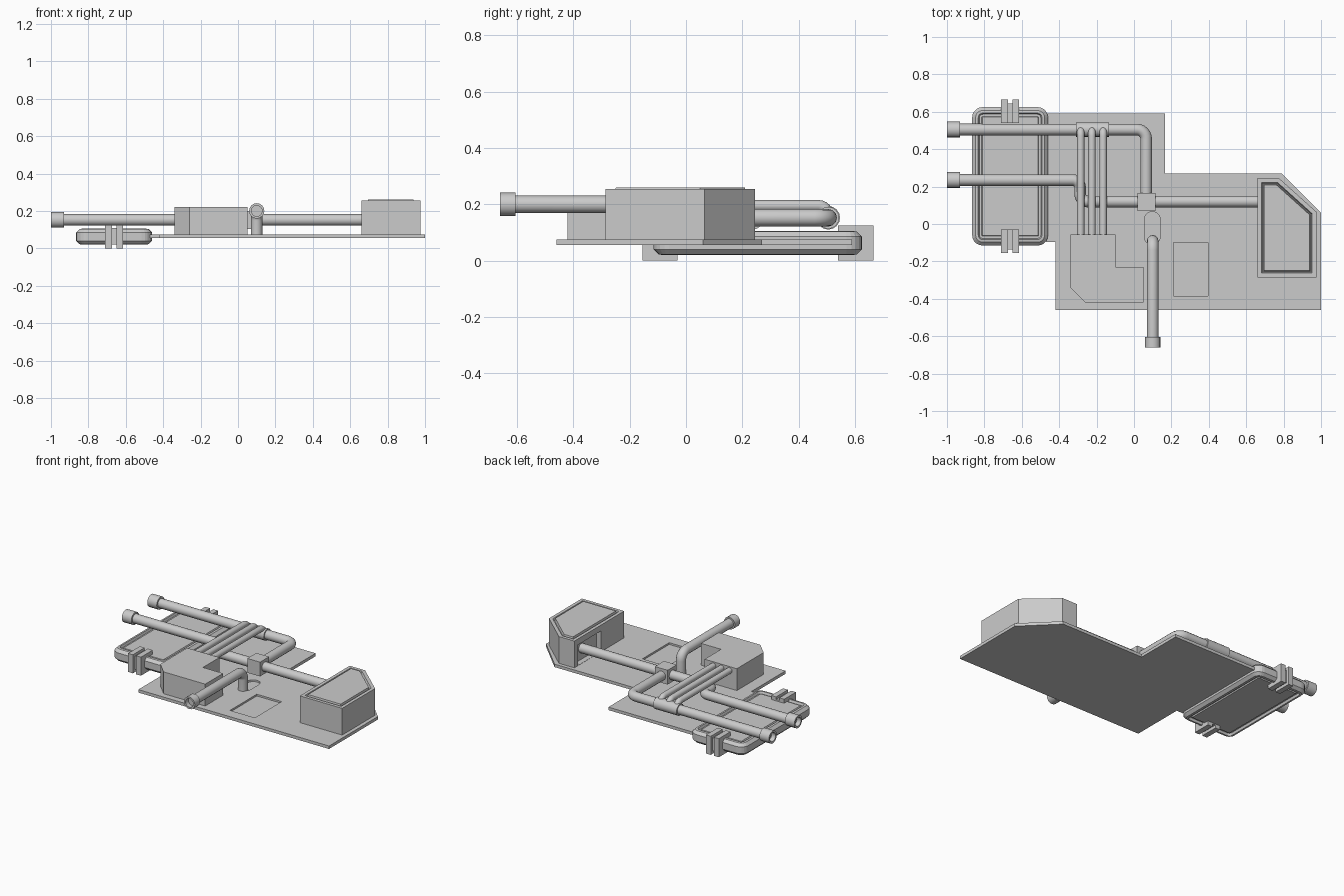
import bpy, bmesh, math
from mathutils import Vector, Matrix

if "Cube" in bpy.data.objects:
    bpy.data.objects.remove(bpy.data.objects["Cube"])


def finish(bm, name, smooth=False):
    bmesh.ops.recalc_face_normals(bm, faces=bm.faces)
    me = bpy.data.meshes.new(name)
    bm.to_mesh(me)
    bm.free()
    ob = bpy.data.objects.new(name, me)
    bpy.context.collection.objects.link(ob)
    if smooth:
        shade(ob)
    return ob


def shade(ob):
    bpy.ops.object.select_all(action='DESELECT')
    ob.select_set(True)
    bpy.context.view_layer.objects.active = ob
    bpy.ops.object.shade_smooth_by_angle(angle=math.radians(40))


def prism(name, pts, z0, z1, top=(), bottom=()):
    """Extruded outline; top/bottom are lists of (inset, depth) steps."""
    bm = bmesh.new()
    lo = [bm.verts.new((x, y, z0)) for x, y in pts]
    hi = [bm.verts.new((x, y, z1)) for x, y in pts]
    n = len(pts)
    fb = bm.faces.new(lo[::-1])
    ft = bm.faces.new(hi)
    for i in range(n):
        j = (i + 1) % n
        bm.faces.new((lo[i], lo[j], hi[j], hi[i]))
    bm.normal_update()
    for face, steps in ((ft, top), (fb, bottom)):
        for t, d in steps:
            bmesh.ops.inset_region(bm, faces=[face], thickness=t, depth=d, use_even_offset=True)
            bm.normal_update()
    return finish(bm, name)


def rounded(x0, x1, y0, y1, r, seg=5):
    pts = []
    for k, (cx, cy) in enumerate(((x1 - r, y1 - r), (x0 + r, y1 - r), (x0 + r, y0 + r), (x1 - r, y0 + r))):
        for i in range(seg + 1):
            a = math.pi / 2 * (k + i / seg)
            pts.append((cx + r * math.cos(a), cy + r * math.sin(a)))
    return pts


def rect(x0, x1, y0, y1):
    return [(x0, y0), (x1, y0), (x1, y1), (x0, y1)]


def cut(ob, cutter):
    m = ob.modifiers.new("cut", 'BOOLEAN')
    m.operation = 'DIFFERENCE'
    m.solver = 'EXACT'
    m.object = cutter
    cutter.hide_render = True
    bpy.context.view_layer.objects.active = ob
    bpy.ops.object.modifier_apply(modifier=m.name)
    bpy.data.objects.remove(cutter)


def pipe(name, pts, r, bend=0.05, seg=6):
    """Round pipe swept along a path with filleted corners."""
    P = [Vector(p) for p in pts]
    path = [P[0]]
    for a, b, c in zip(P, P[1:], P[2:]):
        s, e = b + (a - b).normalized() * bend, b + (c - b).normalized() * bend
        centre = s + e - b
        for i in range(seg + 1):
            t = math.pi / 2 * i / seg
            path.append(centre + (s - centre) * math.cos(t) + (e - centre) * math.sin(t))
    path.append(P[-1])
    cu = bpy.data.curves.new(name, 'CURVE')
    cu.dimensions = '3D'
    cu.bevel_depth = r
    cu.bevel_resolution = 4
    cu.use_fill_caps = True
    sp = cu.splines.new('POLY')
    sp.points.add(len(path) - 1)
    for p, v in zip(sp.points, path):
        p.co = (*v, 1)
    ob = bpy.data.objects.new(name, cu)
    bpy.context.collection.objects.link(ob)
    bpy.ops.object.select_all(action='DESELECT')
    ob.select_set(True)
    bpy.context.view_layer.objects.active = ob
    bpy.ops.object.convert(target='MESH')
    shade(bpy.context.view_layer.objects.active)


def collar(name, start, end, r, hollow=0.0):
    """Cylinder between two points; the end can be bored out."""
    a, b = Vector(start), Vector(end)
    rot = (b - a).to_track_quat('Z', 'Y').to_matrix().to_4x4()
    bm = bmesh.new()
    bmesh.ops.create_cone(bm, cap_ends=True, segments=16, radius1=r, radius2=r, depth=(b - a).length,
                          matrix=Matrix.Translation((a + b) / 2) @ rot)
    bm.normal_update()
    if hollow:
        face = max(bm.faces, key=lambda f: f.normal.dot((b - a).normalized()))
        bmesh.ops.inset_region(bm, faces=[face], thickness=0.012, use_even_offset=True)
        bm.normal_update()
        bmesh.ops.translate(bm, verts=bmesh.ops.extrude_discrete_faces(bm, faces=[face])['faces'][0].verts[:],
                            vec=(a - b).normalized() * hollow)
    finish(bm, name, True)


# Base plate with two shallow recesses
plate = prism("base_plate", [(-0.42, -0.46), (1, -0.46), (1, 0.06), (0.79, 0.27), (0.165, 0.27),
                             (0.165, 0.59), (-0.47, 0.59), (-0.47, -0.095), (-0.42, -0.095)], 0.055, 0.075)
cut(plate, prism("recess_cutter", rect(0.21, 0.395, -0.385, -0.10), 0.063, 0.1))
cut(plate, prism("slot_cutter", rounded(0.055, 0.14, -0.11, 0.065, 0.042), 0.063, 0.1))

# Side tank with bevelled rim and grooved panel on both faces
steps = [(0.018, 0.018), (0.014, 0.002), (0.006, -0.015), (0.012, 0.0), (0.004, 0.008)]
prism("side_tank", rounded(-0.865, -0.46, -0.115, 0.625, 0.055), 0.04, 0.085, steps, steps)

# Clips gripping the tank edge at both ends
for y0, y1, s in ((0.54, 0.665, "back"), (-0.155, -0.03, "front")):
    for i, x in enumerate((-0.71, -0.65)):
        prism(f"clip_{s}_{i}", rect(x, x + 0.036, y0, y1), 0.0, 0.125)
    prism(f"clip_bridge_{s}", rect(-0.68, -0.645, max(y0, -0.135), min(y1, 0.645)), 0.02, 0.108)

# Stepped housing on the left
prism("left_housing", [(-0.34, -0.055), (-0.34, -0.34), (-0.26, -0.42), (0.05, -0.42),
                       (0.05, -0.23), (-0.10, -0.23), (-0.10, -0.055)][::1][::-1][::-1], 0.07, 0.222)

# Right housing with grooved lid and a pipe opening
box = prism("right_housing", [(0.66, -0.285), (0.975, -0.285), (0.975, 0.065), (0.775, 0.245), (0.66, 0.245)],
            0.07, 0.255, [(0.022, 0), (0.006, -0.014), (0.004, 0), (0.004, 0.019)])
cut(box, prism("opening_cutter", rect(0.6, 0.695, -0.04, 0.205), 0.076, 0.215))

# Main pipes
Z = 0.152
pipe("long_pipe", [(-0.96, 0.505, Z), (0.065, 0.505, Z), (0.065, 0.12, Z)], 0.031)
pipe("stepped_pipe", [(-0.96, 0.235, Z), (-0.288, 0.235, Z), (-0.288, 0.12, Z), (0.70, 0.12, Z)], 0.031, 0.04)
pipe("outlet_pipe", [(0.1, -0.62, 0.2), (0.1, -0.09, 0.2), (0.1, -0.09, 0.06)], 0.031)
prism("pipe_joint", rect(0.02, 0.115, 0.07, 0.167), 0.104, 0.2)

# Bored pipe ends and the sleeve on the long pipe
collar("long_pipe_end", (-0.93, 0.505, Z), (-1, 0.505, Z), 0.042, 0.03)
collar("stepped_pipe_end", (-0.93, 0.235, Z), (-1, 0.235, Z), 0.042, 0.03)
collar("outlet_pipe_end", (0.1, -0.605, 0.2), (0.1, -0.66, 0.2), 0.041, 0.03)
collar("pipe_sleeve", (-0.31, 0.505, Z), (-0.135, 0.505, Z), 0.039)

# Three thin feed pipes arching over from the housing
for i in range(3):
    x = -0.285 + 0.06 * i
    pipe(f"feed_pipe_{i}", [(x, -0.08, 0.195), (x, 0.505, 0.195), (x, 0.505, 0.14)], 0.02, 0.035)
